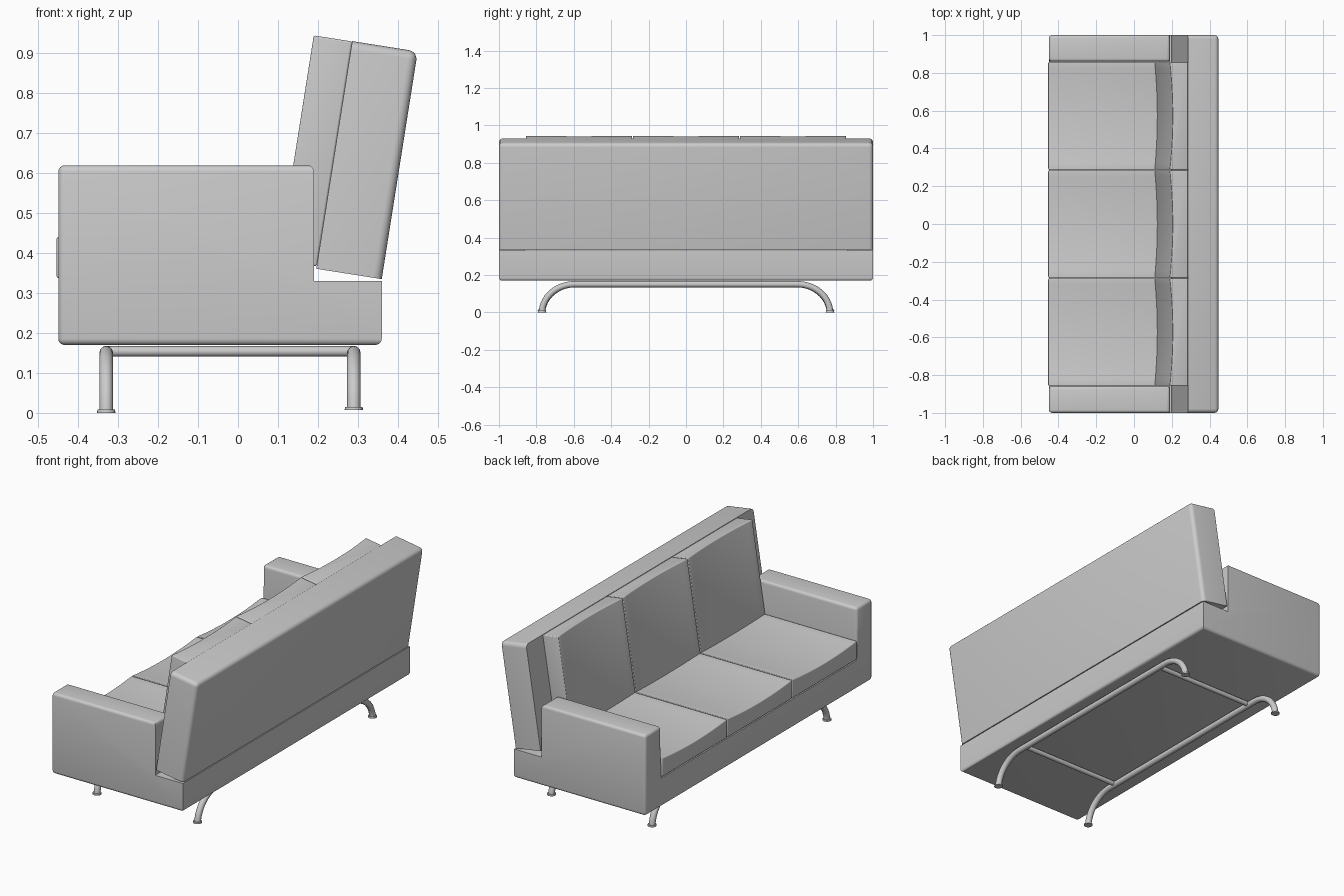
import bpy, bmesh, math
from mathutils import Matrix, Vector

cube = bpy.data.objects.get("Cube")
if cube:
    bpy.data.objects.remove(cube, do_unlink=True)

grey = bpy.data.materials.new("grey")
grey.use_nodes = True
COLOUR = (0.6, 0.6, 0.6, 1)
grey.diffuse_color = COLOUR
grey.node_tree.nodes["Principled BSDF"].inputs["Base Color"].default_value = COLOUR


def finish(obj):
    """Give the part its colour and smooth shading with sharp edges kept."""
    obj.data.materials.clear()
    obj.data.materials.append(grey)
    bpy.ops.object.select_all(action='DESELECT')
    obj.select_set(True)
    bpy.context.view_layer.objects.active = obj
    bpy.ops.object.shade_smooth_by_angle(angle=math.radians(35))
    return obj


def add_mesh(name, bm):
    bmesh.ops.recalc_face_normals(bm, faces=bm.faces)
    mesh = bpy.data.meshes.new(name)
    bm.to_mesh(mesh)
    bm.free()
    obj = bpy.data.objects.new(name, mesh)
    bpy.context.collection.objects.link(obj)
    return finish(obj)


def round_edges(bm, edges, width):
    bmesh.ops.bevel(bm, geom=edges, offset=width, segments=4, profile=0.5,
                    affect='EDGES', clamp_overlap=True)


def prism(profile, length):
    """Extrude a closed (u, v) outline along w."""
    bm = bmesh.new()
    face = bm.faces.new([bm.verts.new((u, v, 0)) for u, v in profile])
    new = bmesh.ops.extrude_face_region(bm, geom=[face])["geom"]
    bmesh.ops.translate(bm, vec=(0, 0, length),
                        verts=[g for g in new if isinstance(g, bmesh.types.BMVert)])
    bmesh.ops.recalc_face_normals(bm, faces=bm.faces)
    return bm


def frame(origin, u, v, w):
    m = Matrix((u, v, w)).transposed().to_4x4()
    m.translation = origin
    return m


# Body: low base and two arms as one shell, from the outer faces of filled cells
xs, ys, zs = (-0.45, 0.19, 0.36), (-1, -0.86, 0.86, 1), (0.17, 0.33, 0.62)
filled = {(i, j, 0) for i in range(2) for j in range(3)} | {(0, 0, 1), (0, 2, 1)}
bm = bmesh.new()
for cell in filled:
    for axis in range(3):
        for side in (0, 1):
            near = list(cell)
            near[axis] += 2 * side - 1
            if tuple(near) in filled:
                continue
            corners = []
            for a, b in ((0, 0), (1, 0), (1, 1), (0, 1)):
                p = list(cell)
                p[axis] += side
                p[(axis + 1) % 3] += a
                p[(axis + 2) % 3] += b
                corners.append(bm.verts.new((xs[p[0]], ys[p[1]], zs[p[2]])))
            bm.faces.new(corners)
bmesh.ops.remove_doubles(bm, verts=bm.verts, dist=1e-4)
bmesh.ops.recalc_face_normals(bm, faces=bm.faces)
bmesh.ops.dissolve_limit(bm, angle_limit=0.02, verts=bm.verts, edges=bm.edges)


def body_edge_is_round(e):
    on = lambda axis, value: all(abs(v.co[axis] - value) < 1e-3 for v in e.verts)
    return e.is_convex and e.calc_face_angle() > 1 and (
        on(2, 0.62) or on(2, 0.17) or (on(0, -0.45) and not on(2, 0.33)))


round_edges(bm, [e for e in bm.edges if body_edge_is_round(e)], 0.016)
add_mesh("base_and_arms", bm)

# Leaning backrest, softened around its rear face
TILT = math.atan(0.158)
up = Vector((math.sin(TILT), 0, math.cos(TILT)))
forward = Vector((-math.cos(TILT), 0, math.sin(TILT)))
across = Vector((0, 1, 0))
bm = prism([(-1, 0), (1, 0), (1, 0.166), (-1, 0.166)], 0.577)
soft = []
for e in bm.edges:
    a, b = (v.co for v in e.verts)
    rear = max(a.y, b.y) < 0.01
    top = min(a.z, b.z) > 0.5
    if (rear and max(a.z, b.z) > 0.5) or (top and abs(a.x - b.x) < 0.01):
        soft.append(e)
round_edges(bm, soft, 0.022)
bm.transform(frame(Vector((0.36, 0, 0.335)), across, forward, up))
add_mesh("backrest", bm)


# Cushions: slabs whose face sags across the width
def cushion(name, matrix, thickness, length, sag=0.016, width=0.568):
    h, n = width / 2, 16
    outline = [(-h, 0), (h, 0)]
    for k in range(n + 1):
        t = 1 - 2 * k / n
        outline.append((t * h, thickness - sag * (1 - t * t)))
    bm = prism(outline, length)
    round_edges(bm, [e for e in bm.edges if e.calc_face_angle() > 0.6], 0.005)
    bm.transform(matrix)
    add_mesh(name, bm)


for label, y in (("right", -0.572), ("middle", 0), ("left", 0.572)):
    cushion("seat_cushion_" + label,
            frame(Vector((-0.454, y, 0.337)), across, Vector((0, 0, 1)), Vector((1, 0, 0))),
            0.104, 0.635)
    cushion("back_cushion_" + label,
            frame(Vector((0.286, y, 0.93)) - up * 0.57, across, forward, up),
            0.098, 0.57)


# Tubular legs: bent bars with feet, joined by cross rails
def tube(name, points, radius):
    curve = bpy.data.curves.new(name, 'CURVE')
    curve.dimensions = '3D'
    curve.bevel_depth = radius
    curve.bevel_resolution = 4
    curve.use_fill_caps = True
    spline = curve.splines.new('POLY')
    spline.points.add(len(points) - 1)
    for p, co in zip(spline.points, points):
        p.co = (*co, 1)
    obj = bpy.data.objects.new(name, curve)
    bpy.context.collection.objects.link(obj)
    bpy.ops.object.select_all(action='DESELECT')
    obj.select_set(True)
    bpy.context.view_layer.objects.active = obj
    bpy.ops.object.convert(target='MESH')
    finish(bpy.context.view_layer.objects.active)


for label, x, floor in (("front", -0.33, 0.0), ("rear", 0.29, 0.007)):
    bend = []
    for k in range(13):
        a = math.radians(90 - 86 * k / 12)
        bend.append((x, 0.595 + 0.175 * math.cos(a), floor - 0.008 + (0.159 - floor) * math.sin(a)))
    mirrored = [(px, -py, pz) for px, py, pz in reversed(bend)]
    tube(label + "_leg_bar", mirrored + bend, 0.017)
    for side, y in (("right", -0.77), ("left", 0.77)):
        bm = bmesh.new()
        bmesh.ops.create_cone(bm, cap_ends=True, segments=24, radius1=0.023, radius2=0.022,
                              depth=0.008, matrix=Matrix.Translation((x, y, floor + 0.004)))
        add_mesh(f"{label}_foot_{side}", bm)

for side, y in (("right", -0.55), ("left", 0.55)):
    tube("cross_rail_" + side, [(-0.33, y, 0.154), (0.29, y, 0.154)], 0.013)
